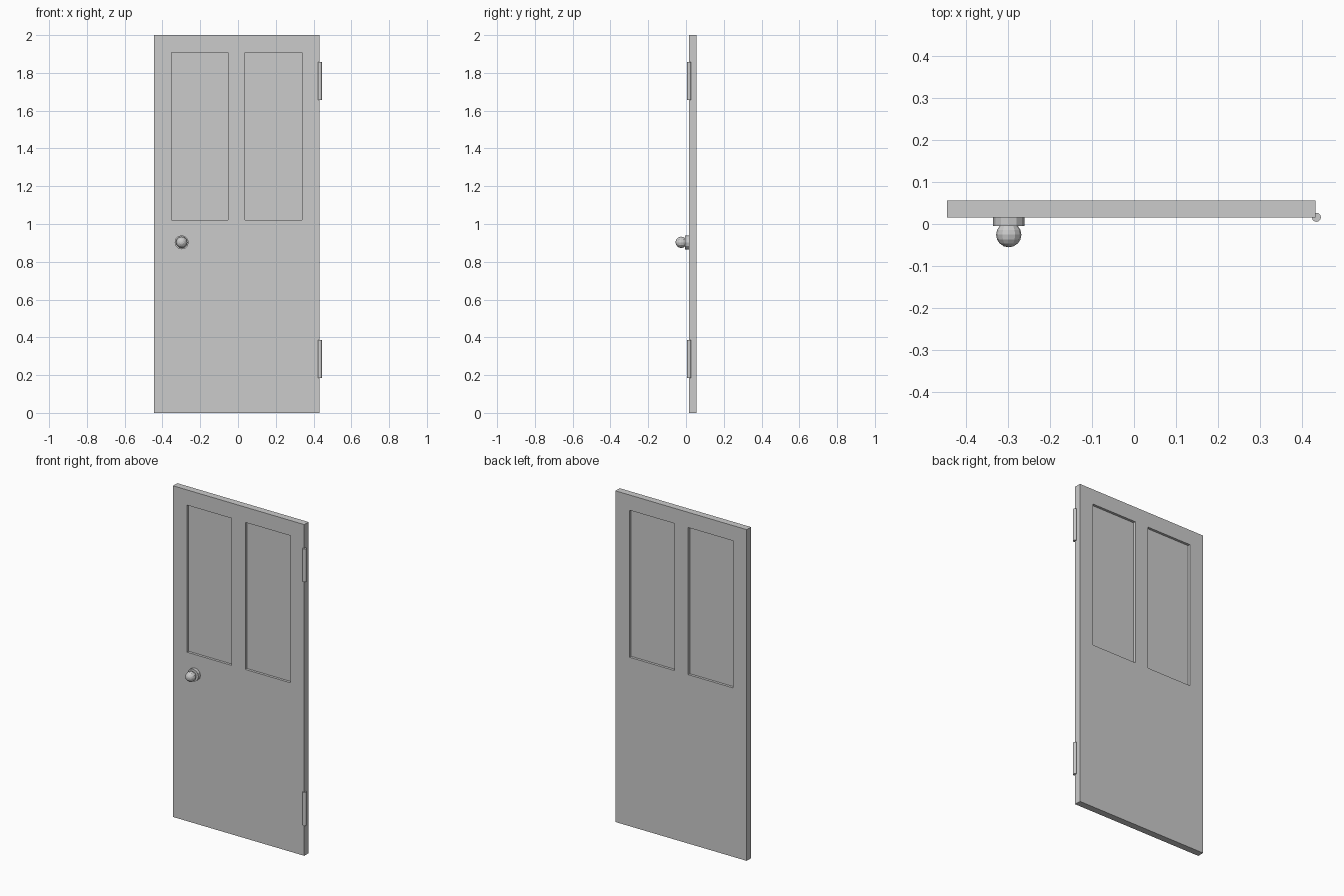
import bpy, bmesh
from math import pi
from mathutils import Vector, Matrix

if "Cube" in bpy.data.objects:
    bpy.data.objects.remove(bpy.data.objects["Cube"])


def finish(bm, name):
    bmesh.ops.recalc_face_normals(bm, faces=bm.faces)
    mesh = bpy.data.meshes.new(name)
    bm.to_mesh(mesh)
    bm.free()
    obj = bpy.data.objects.new(name, mesh)
    bpy.context.collection.objects.link(obj)
    return obj


def cylinder(name, center, radius, length, sides, rot=Matrix()):
    bm = bmesh.new()
    bmesh.ops.create_cone(bm, cap_ends=True, segments=sides, radius1=radius,
                          radius2=radius, depth=length,
                          matrix=Matrix.Translation(center) @ rot)
    return finish(bm, name)


# Door slab with two panels recessed into each side
X0, X1, Y0, Y1, HEIGHT = -0.445, 0.432, 0.015, 0.056, 2.0
PANELS = [(-0.352, -0.054), (0.038, 0.339)]
PANEL_Z = (1.02, 1.908)
RECESS = 0.015

bm = bmesh.new()
bmesh.ops.create_cube(bm, size=1, matrix=Matrix.Translation(
    ((X0 + X1) / 2, (Y0 + Y1) / 2, HEIGHT / 2)) @ Matrix.Diagonal((X1 - X0, Y1 - Y0, HEIGHT, 1)))
cuts = [((x, 0, 0), (1, 0, 0)) for p in PANELS for x in p]
cuts += [((0, 0, z), (0, 0, 1)) for z in PANEL_Z]
for co, no in cuts:
    bmesh.ops.bisect_plane(bm, geom=bm.verts[:] + bm.edges[:] + bm.faces[:],
                           plane_co=co, plane_no=no)
bm.normal_update()
panel_faces = []
for f in bm.faces:
    c = f.calc_center_median()
    if (abs(f.normal.y) > 0.9 and PANEL_Z[0] < c.z < PANEL_Z[1]
            and any(a < c.x < b for a, b in PANELS)):
        panel_faces.append(f)
for f in panel_faces:
    inward = -f.normal * RECESS
    new = bmesh.ops.extrude_discrete_faces(bm, faces=[f])["faces"][0]
    bmesh.ops.translate(bm, verts=new.verts[:], vec=inward)
finish(bm, "door_slab")

# Knob and its round plate, axis pointing to the front
KNOB = Vector((-0.298, 0, 0.903))
to_front = Matrix.Rotation(pi / 2, 4, 'X')
cylinder("knob_plate", KNOB + Vector((0, 0.006, 0)), 0.037, 0.022, 12, to_front)
bm = bmesh.new()
bmesh.ops.create_uvsphere(bm, u_segments=12, v_segments=8, radius=0.03,
                          matrix=Matrix.Translation(KNOB + Vector((0, -0.0255, 0))) @ to_front)
finish(bm, "knob")

# Hinge barrels on the right edge
for name, z in (("upper_hinge", 1.757), ("lower_hinge", 0.286)):
    cylinder(name, Vector((0.434, 0.016, z)), 0.0108, 0.2, 12)
